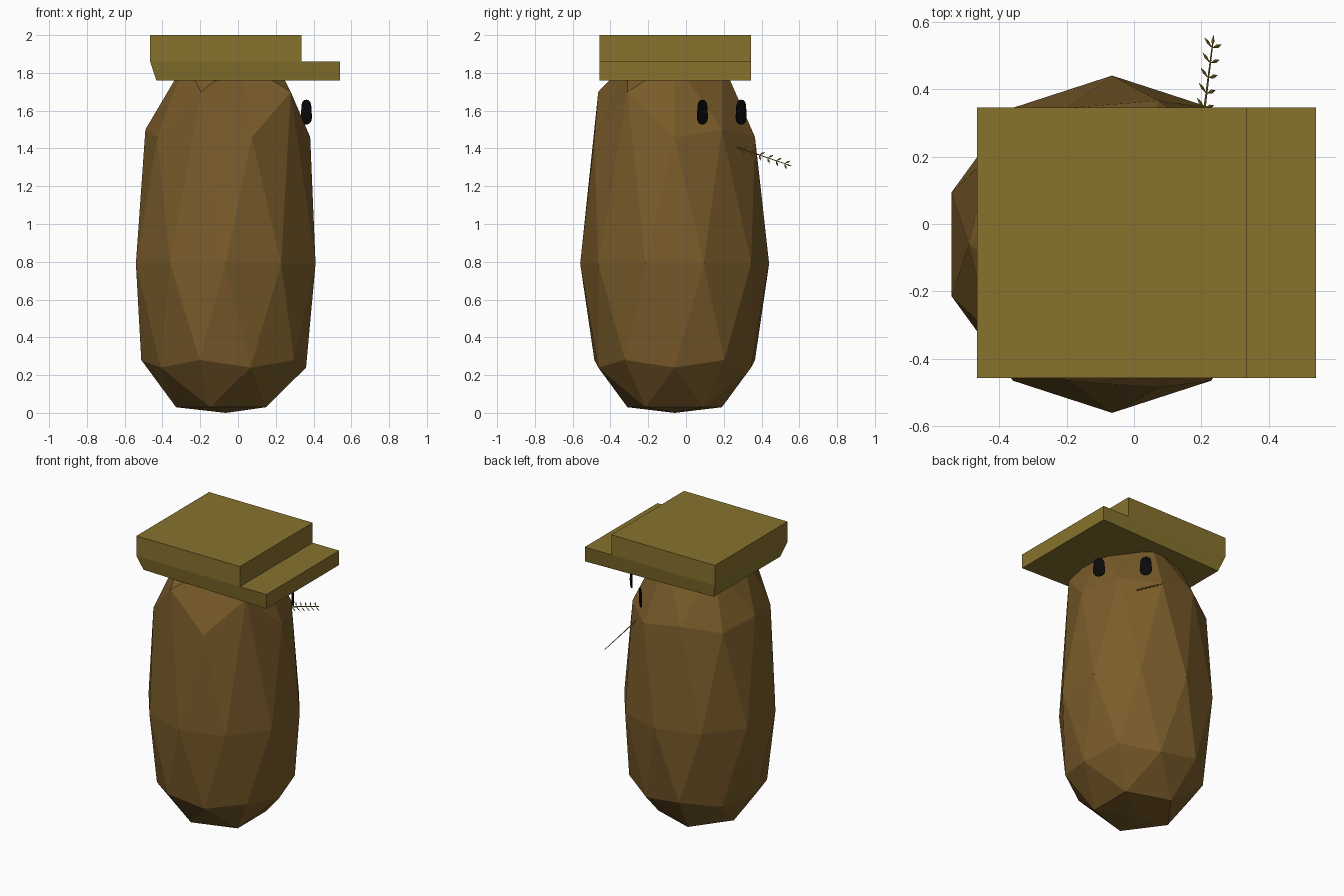
import bpy, bmesh, math
from mathutils import Vector, Matrix

if "Cube" in bpy.data.objects:
    bpy.data.objects.remove(bpy.data.objects["Cube"])


def material(name, rgb):
    m = bpy.data.materials.new(name)
    m.diffuse_color = (*rgb, 1)
    m.use_nodes = True
    m.node_tree.nodes["Principled BSDF"].inputs["Base Color"].default_value = m.diffuse_color
    return m


def finish(name, bm, mat):
    bmesh.ops.recalc_face_normals(bm, faces=bm.faces)
    me = bpy.data.meshes.new(name)
    bm.to_mesh(me)
    bm.free()
    me.materials.append(mat)
    ob = bpy.data.objects.new(name, me)
    bpy.context.collection.objects.link(ob)
    return ob


brown = material("brown", (0.195, 0.107, 0.023))
olive = material("olive", (0.243, 0.171, 0.027))
black = material("black", (0.003, 0.003, 0.003))

# Body: low-poly icosphere whose rings are moved to new heights
LEVELS = [(-1, 0.0), (-0.851, 0.03), (-0.526, 0.24), (-0.447, 0.28), (0, 0.79),
          (0.447, 1.46), (0.526, 1.5), (0.851, 1.86), (1, 1.93)]
bm = bmesh.new()
bmesh.ops.create_icosphere(bm, subdivisions=2, radius=1)
for v in bm.verts:
    x, y, z = v.co
    height = min(LEVELS, key=lambda l: abs(l[0] - z))[1]
    if height == 1.5 and y < -0.3:      # two raised cheek points under the hat
        height = 1.7
    v.co = (-0.065 + 0.5 * x, -0.06 + 0.5 * y, height)
finish("body", bm, brown)

# Hat: stepped side profile, lower back corners pulled in
Y0, Y1 = -0.457, 0.345
PROFILE = [(-0.432, 1.76, 0.033), (0.54, 1.76, 0), (0.54, 1.86, 0), (0.335, 1.86, 0),
           (0.335, 2.0, 0), (-0.465, 2.0, 0), (-0.465, 1.86, 0)]
bm = bmesh.new()
front = [bm.verts.new((x, Y0 + inset, z)) for x, z, inset in PROFILE]
back = [bm.verts.new((x, Y1 - inset, z)) for x, z, inset in PROFILE]
n = len(PROFILE)
for i in range(n):
    j = (i + 1) % n
    bm.faces.new((front[i], front[j], back[j], back[i]))
for side in (front, back):
    bm.faces.new((side[0], side[1], side[2], side[3], side[6]))
    bm.faces.new((side[3], side[4], side[5], side[6]))
finish("hat", bm, olive)


# Eyes: thin upright capsules facing the +x +y diagonal
def eye(name, x, y):
    bm = bmesh.new()
    pts = []
    for zc, r, start in ((1.624, 0.034, 0), (1.565, 0.039, math.pi)):
        for k in range(9):
            a = start + math.pi * k / 8
            pts.append((r * math.cos(a), zc + r * math.sin(a)))
    d = Vector((1, -1, 0)).normalized()
    verts = [bm.verts.new(Vector((x, y, 0)) + d * u + Vector((0, 0, w))) for u, w in pts]
    face = bm.faces.new(verts)
    ext = bmesh.ops.extrude_face_region(bm, geom=[face])
    moved = [g for g in ext["geom"] if isinstance(g, bmesh.types.BMVert)]
    bmesh.ops.translate(bm, verts=moved, vec=(0.004, 0.004, 0))
    finish(name, bm, black)


eye("eye_right", 0.36, 0.085)
eye("eye_left", 0.145, 0.29)

# Sprig: slim stem with pairs of small leaves
start, end = Vector((0.2, 0.27, 1.405)), Vector((0.235, 0.55, 1.31))
axis = (end - start).normalized()
lateral = Vector((0.62, -0.62, -0.48))
lateral = (lateral - axis * lateral.dot(axis)).normalized()
normal = axis.cross(lateral)
bm = bmesh.new()
turn = axis.to_track_quat('Z', 'Y').to_matrix().to_4x4()
bmesh.ops.create_cone(bm, cap_ends=True, segments=5, radius1=0.004, radius2=0.002,
                      depth=(end - start).length,
                      matrix=Matrix.Translation((start + end) / 2) @ turn)


def leaf(base, direction):
    across = direction.cross(normal).normalized() * 0.006
    length = 0.042
    mid = base + direction * length * 0.55
    ring = [bm.verts.new(mid + o) for o in (across, normal * 0.002, -across, normal * -0.002)]
    tips = [bm.verts.new(base), bm.verts.new(base + direction * length)]
    for i in range(4):
        for t in tips:
            bm.faces.new((ring[i], ring[(i + 1) % 4], t))


for k in range(6):
    base = start.lerp(end, 0.1 + 0.16 * k)
    for s in (-1, 1):
        leaf(base, (axis * 0.6 + lateral * s).normalized())
leaf(end - axis * 0.03, axis)
finish("sprig", bm, olive)
